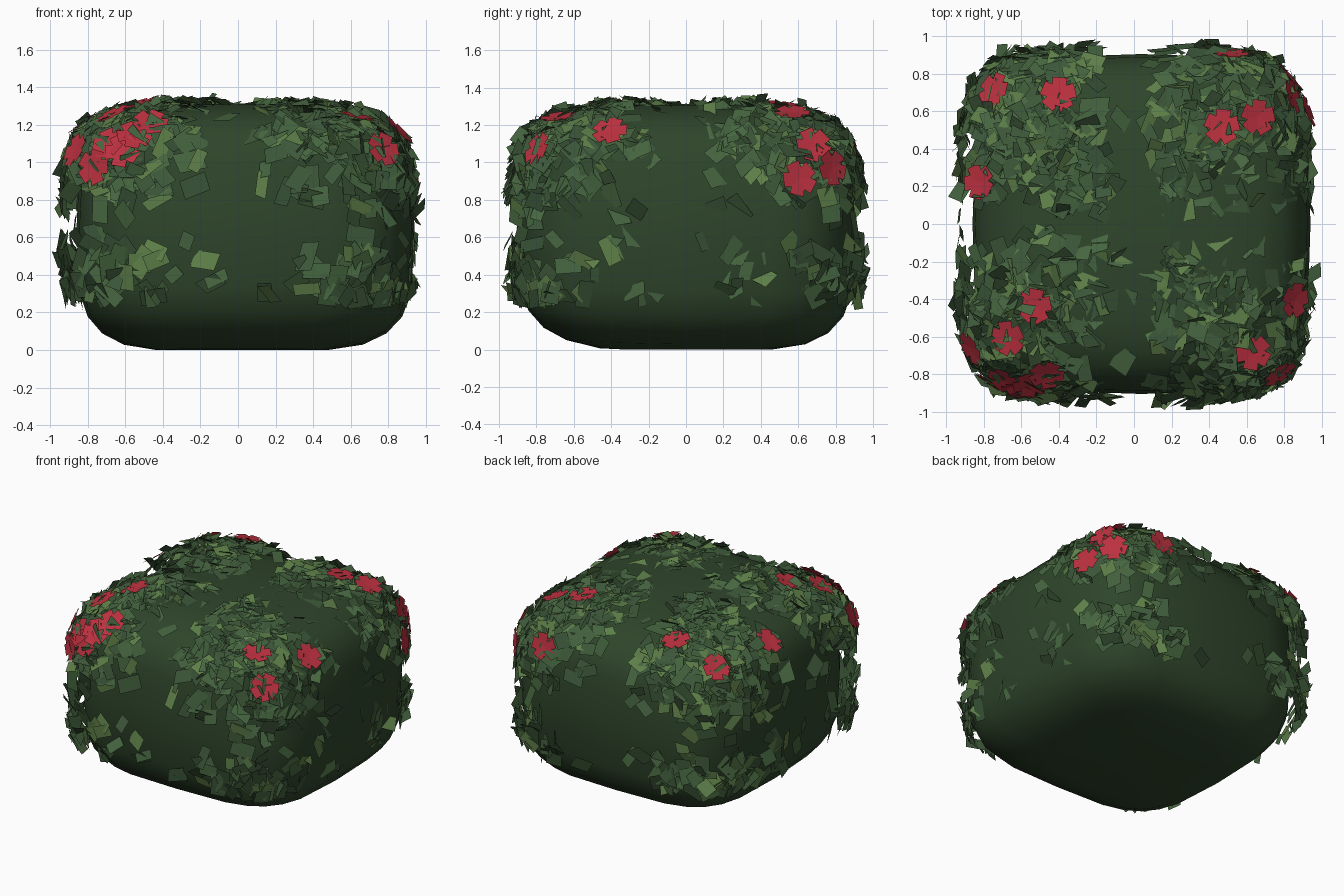
import bpy, bmesh, math, random
from mathutils import Vector, Matrix

if "Cube" in bpy.data.objects:
    bpy.data.objects.remove(bpy.data.objects["Cube"])

random.seed(7)
MID = 0.65                      # height of the shrub's middle
E1, E2 = 0.5, 0.45              # vertical / horizontal squareness


def spow(v, e):
    return math.copysign(abs(v) ** e, v)


def squircle(u, v, a, b, c, e1=E1, e2=E2):
    k = spow(math.cos(v), e1)
    return Vector((a * k * spow(math.cos(u), e2), b * k * spow(math.sin(u), e2),
                   c * spow(math.sin(v), e1)))


def level(p, a=0.935, c=0.66):
    xy = abs(p.x / a) ** (2 / E2) + abs(p.y / a) ** (2 / E2)
    return xy ** (E2 / E1) + abs(p.z / c) ** (2 / E1)


def normal(p):
    h = 1e-3
    axes = [Vector((h, 0, 0)), Vector((0, h, 0)), Vector((0, 0, h))]
    return Vector([level(p + d) - level(p - d) for d in axes]).normalized()


def material(name, col):
    m = bpy.data.materials.new(name)
    m.diffuse_color = (*col, 1)
    m.use_nodes = True
    m.node_tree.nodes["Principled BSDF"].inputs["Base Color"].default_value = m.diffuse_color
    return m


def finish(name, bm, mats):
    me = bpy.data.meshes.new(name)
    bm.to_mesh(me)
    bm.free()
    ob = bpy.data.objects.new(name, me)
    bpy.context.collection.objects.link(ob)
    for m in mats:
        me.materials.append(m)
    return ob


def frame(p, n, tilt):
    # local frame lying on the shell, randomly spun and tilted
    spin = Matrix.Rotation(random.uniform(0, 2 * math.pi), 4, 'Z')
    lean = Matrix.Rotation(random.gauss(0, tilt), 4, 'X') @ Matrix.Rotation(random.gauss(0, tilt), 4, 'Y')
    return Matrix.Translation(p) @ n.to_track_quat('Z', 'Y').to_matrix().to_4x4() @ lean @ spin


# Solid inner mass: a sphere squared off, slightly lopsided
bm = bmesh.new()
bmesh.ops.create_uvsphere(bm, u_segments=24, v_segments=12, radius=1)
for vert in bm.verts:
    d = vert.co.normalized()
    u, v = math.atan2(d.y, d.x), math.asin(max(-1, min(1, d.z)))
    p = squircle(u, v, 0.9, 0.905, 0.668, 0.5, 0.5)
    if abs(v) < 1.57:
        p.x += 0.04 * math.cos(v) ** 0.5
    if p.z < 0:
        p.z += 0.05 * max(0, -p.y - 0.2) * min(1, -p.z * 2)
    else:                               # top sinks towards the back left
        p.z -= 0.04 * max(0, min(1.2, p.y - p.x * 1.2 + 0.1)) * min(1, p.z * 2)
    vert.co = (p.x, p.y, max(0.0, p.z + MID))
core = finish("shrub_core", bm, [material("core_green", (0.028, 0.06, 0.024))])
for f in core.data.polygons:
    f.use_smooth = True

# Leaves: flat slanted cards gathering at the rounded corners
greens = [material("leaf_dark", (0.045, 0.095, 0.04)),
          material("leaf_mid", (0.06, 0.13, 0.05)),
          material("leaf_light", (0.11, 0.21, 0.065))]
bm = bmesh.new()
for i in range(1500):
    u, v = random.uniform(-math.pi, math.pi), random.uniform(-0.33, 1.54)
    p = squircle(u, v, 0.935, 0.945, 0.66) * random.uniform(0.98, 1.012)
    n = normal(p)
    p.z += MID
    w, l = random.uniform(0.03, 0.055), random.uniform(0.045, 0.08)
    s = random.uniform(-0.02, 0.02)
    m = frame(p, n, 0.3)
    corners = [(-w - s, -l, 0), (w - s, -l, 0), (w + s, l, 0), (-w + s, l, 0)]
    f = bm.faces.new([bm.verts.new(m @ Vector(c)) for c in corners])
    f.material_index = random.choices((0, 1, 2), (4, 4, 2))[0]
finish("leaves", bm, greens)

# Flowers: five blunt petals around a centre
spots = [(-.88, -.68, 1.07), (-.78, -.85, .98), (-.7, -.84, 1.1), (-.62, -.88, 1.06),
         (-.66, -.6, 1.23), (-.55, -.84, 1.13), (-.47, -.8, 1.2), (-.52, -.43, 1.28),
         (.65, -.7, 1.24), (.78, -.8, 1.07), (.87, -.42, 1.17),
         (.9, .85, 1.0), (.93, .62, .92), (.86, .7, 1.1), (.67, .58, 1.26),
         (.47, .52, 1.29), (.53, .91, 1.07),
         (-.75, .72, 1.17), (-.4, .68, 1.25), (-.83, .23, 1.2)]
bm = bmesh.new()
for s in spots:
    p = Vector(s) - Vector((0, 0, MID))
    p *= level(p) ** (-E1 / 2)          # slide onto the leaf shell
    n = normal(p)
    p = p + n * 0.025
    m = frame(p + Vector((0, 0, MID)), n, 0.1)
    for k in range(5):
        r = m @ Matrix.Rotation(k * math.tau / 5, 4, 'Z')
        petal = [(0, -.035, 0), (.092, -.04, .006), (.092, .04, .006), (0, .035, 0)]
        bm.faces.new([bm.verts.new(r @ Vector(c)) for c in petal])
finish("flowers", bm, [material("petal_red", (0.5, 0.03, 0.05))])
